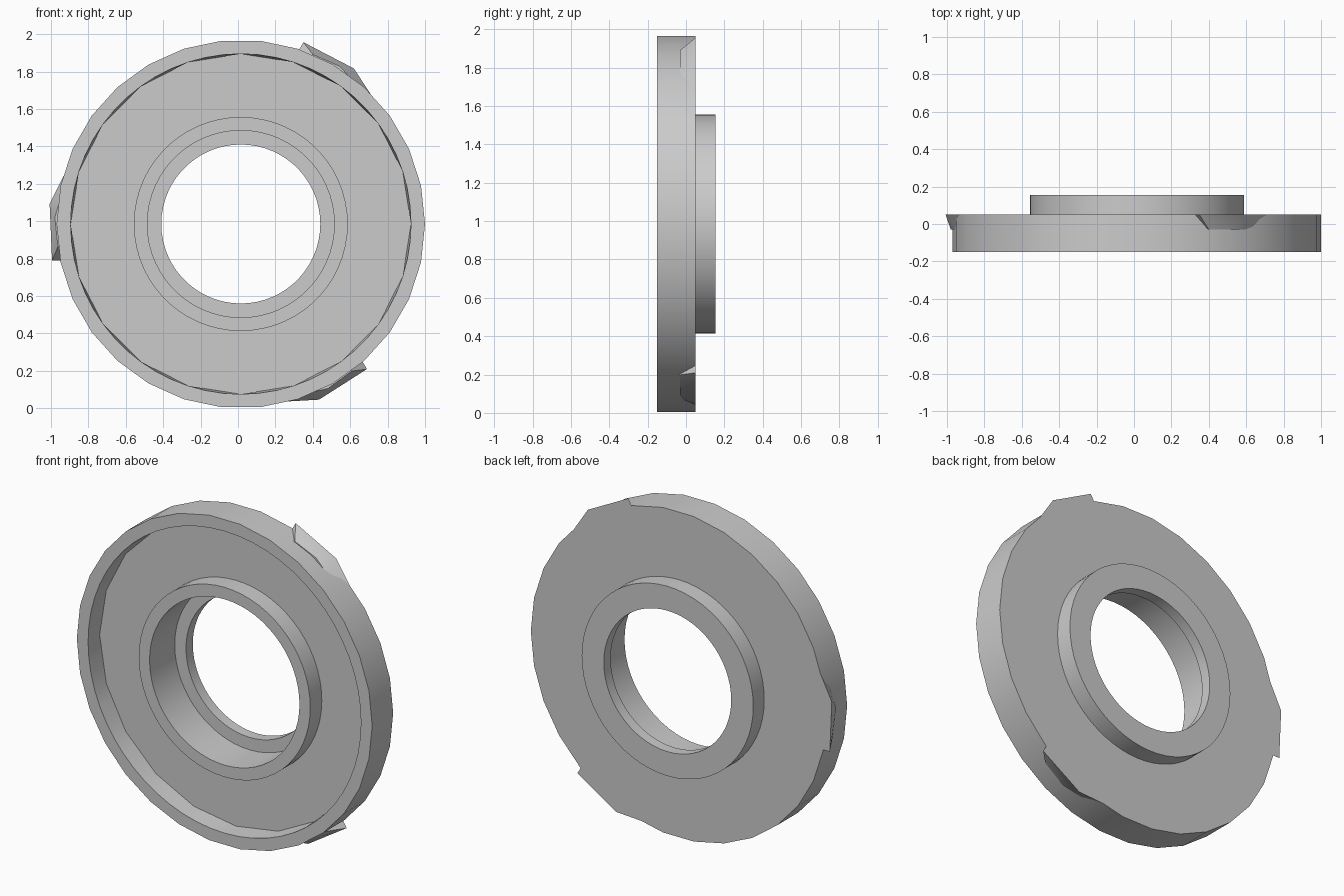
import bpy, bmesh
from math import sin, cos, pi, radians

cube = bpy.data.objects.get("Cube")
if cube:
    bpy.data.objects.remove(cube)

CX, CZ, STEPS = 0.015, 0.985, 60
FRONT, BACK = -0.15, 0.05

grey = bpy.data.materials.new("plain grey")
grey.use_nodes = True
grey.diffuse_color = (0.6, 0.6, 0.6, 1)
grey.node_tree.nodes["Principled BSDF"].inputs["Base Color"].default_value = (0.6, 0.6, 0.6, 1)


def point(r, angle, y):
    return (CX + r * cos(angle), y, CZ + r * sin(angle))


def facet(r, angle, sides):
    """Radius of a regular polygon with the given number of sides."""
    step = 2 * pi / sides
    return r * cos(step / 2) / cos(angle % step - step / 2)


def finish(bm, name):
    bmesh.ops.recalc_face_normals(bm, faces=bm.faces)
    mesh = bpy.data.meshes.new(name)
    bm.to_mesh(mesh)
    bm.free()
    obj = bpy.data.objects.new(name, mesh)
    bpy.context.collection.objects.link(obj)
    mesh.materials.append(grey)
    bpy.ops.object.select_all(action='DESELECT')
    obj.select_set(True)
    bpy.context.view_layer.objects.active = obj
    bpy.ops.object.shade_smooth_by_angle(angle=radians(30))


# Flanged ring: closed profile of (radius, depth, polygon sides)
profile = [
    (0.985, FRONT, 30), (0.91, FRONT, 60),      # outer rim
    (0.91, -0.04, 20), (0.572, -0.04, 60),      # front recess
    (0.572, FRONT, 60), (0.50, FRONT, 60),      # front collar
    (0.50, 0.09, 60), (0.425, 0.09, 60),        # stepped bore
    (0.425, 0.155, 60), (0.572, 0.155, 60),     # rear hub
    (0.572, BACK, 60), (0.985, BACK, 30),       # back face
]
bm = bmesh.new()
rings = []
for r, y, sides in profile:
    angles = [2 * pi * i / STEPS for i in range(STEPS)]
    rings.append([bm.verts.new(point(facet(r, a + 1e-6, sides), a, y)) for a in angles])
for k, ring in enumerate(rings):
    nxt = rings[(k + 1) % len(rings)]
    for i in range(STEPS):
        j = (i + 1) % STEPS
        bm.faces.new((ring[i], ring[j], nxt[j], nxt[i]))
finish(bm, "flanged_ring")

# Three locking tabs on the edge, tapering toward the front
back_outline = [(0.94, 72), (1.028, 71), (1.028, 54), (0.982, 45), (0.94, 45)]
front_outline = [(0.94, 68), (0.985, 67), (0.995, 58), (0.97, 50), (0.94, 50)]
for name, turn in (("upper_tab", 0), ("side_tab", 120), ("lower_tab", 240)):
    bm = bmesh.new()
    back = [bm.verts.new(point(r, radians(a + turn), BACK)) for r, a in back_outline]
    front = [bm.verts.new(point(r, radians(a + turn), -0.03)) for r, a in front_outline]
    bm.faces.new(back)
    bm.faces.new(front)
    for i in range(len(back)):
        j = (i + 1) % len(back)
        bm.faces.new((back[i], back[j], front[j], front[i]))
    finish(bm, name)
